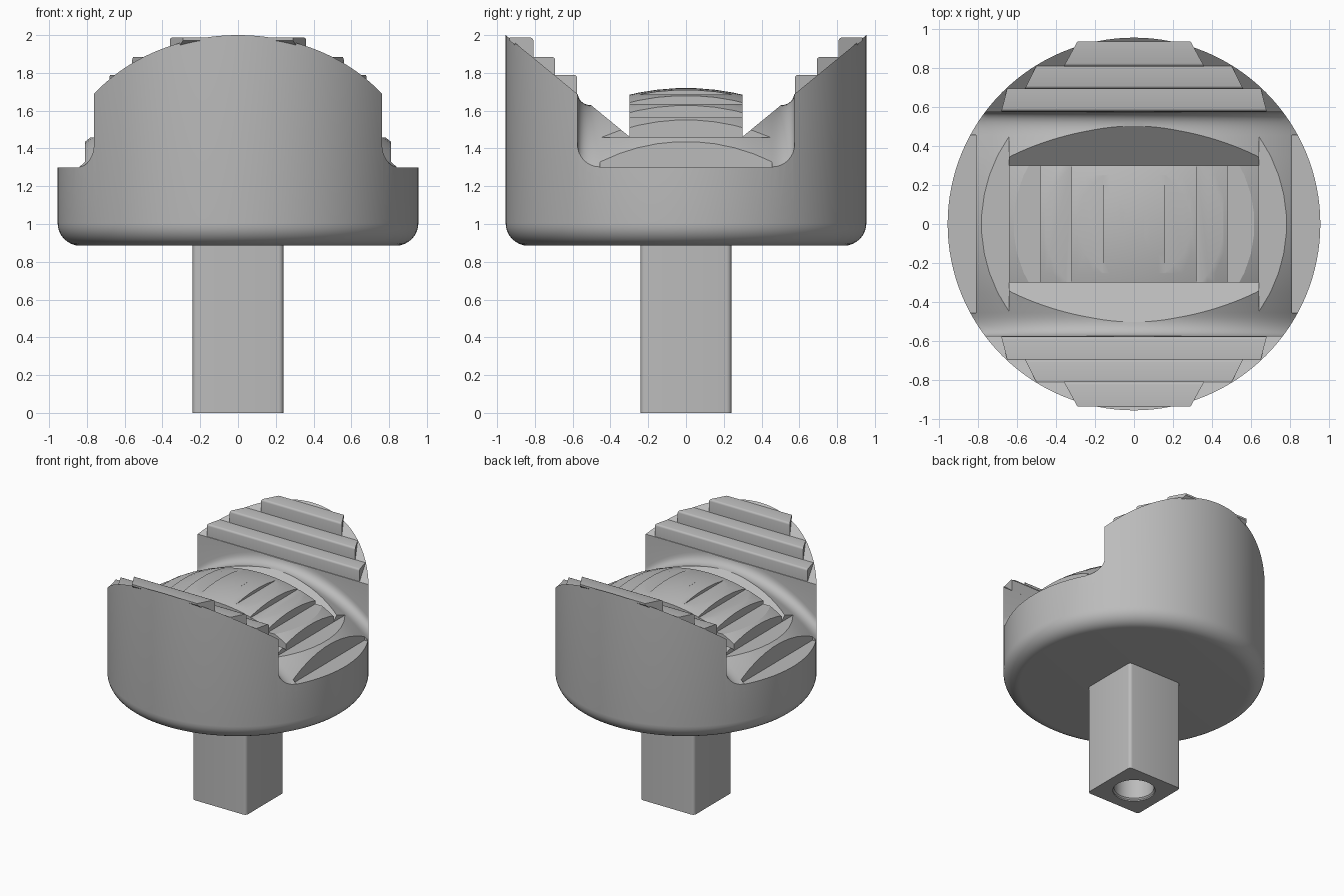
import bpy, bmesh, math

if "Cube" in bpy.data.objects:
    bpy.data.objects.remove(bpy.data.objects["Cube"])

RADIUS, BASE, TOP = 0.955, 0.885, 2.0     # head cylinder
WALL, FILLET = 0.575, 0.12                # saddle channel half width, corner radius
SLOPE = 0.82                              # fall of the jaw tops toward the channel

grey = bpy.data.materials.new("light grey")
grey.use_nodes = True
grey.diffuse_color = (0.5, 0.5, 0.5, 1)
grey.node_tree.nodes["Principled BSDF"].inputs["Base Color"].default_value = (0.5, 0.5, 0.5, 1)


def finish(name, bm):
    bmesh.ops.recalc_face_normals(bm, faces=bm.faces)
    mesh = bpy.data.meshes.new(name)
    bm.to_mesh(mesh)
    bm.free()
    obj = bpy.data.objects.new(name, mesh)
    bpy.context.collection.objects.link(obj)
    mesh.materials.append(grey)
    return obj


def activate(obj):
    bpy.ops.object.select_all(action='DESELECT')
    obj.select_set(True)
    bpy.context.view_layer.objects.active = obj


def cut(obj, cutter):
    mod = obj.modifiers.new("cut", 'BOOLEAN')
    mod.operation, mod.solver, mod.object = 'DIFFERENCE', 'EXACT', cutter
    activate(obj)
    bpy.ops.object.modifier_apply(modifier=mod.name)
    bpy.data.objects.remove(cutter)


def smooth(obj, angle=25):
    activate(obj)
    bpy.ops.object.shade_smooth_by_angle(angle=math.radians(angle))


def lathe(name, profile, steps=128):
    bm = bmesh.new()
    verts = [bm.verts.new((r, 0, z)) for r, z in profile]
    edges = [bm.edges.new(pair) for pair in zip(verts, verts[1:])]
    bmesh.ops.spin(bm, geom=verts + edges, cent=(0, 0, 0), axis=(0, 0, 1),
                   angle=math.tau, steps=steps)
    bmesh.ops.remove_doubles(bm, verts=bm.verts, dist=1e-4)
    return finish(name, bm)


def prism(name, points, offset):
    """Extrude a closed outline of 3D points by a vector."""
    bm = bmesh.new()
    face = bm.faces.new([bm.verts.new(p) for p in points])
    ext = bmesh.ops.extrude_face_region(bm, geom=[face])
    bmesh.ops.translate(bm, vec=offset,
                        verts=[v for v in ext["geom"] if isinstance(v, bmesh.types.BMVert)])
    return finish(name, bm)


def dome(x, y):
    return 0.42 + math.sqrt(max(1.69 - x * x - y * y, 0.01))


def saddle(x, y):
    """Domed floor with a rounded corner where it meets the jaws."""
    d = min(max(abs(y) - (WALL - FILLET), 0), FILLET)
    return dome(x, y) + FILLET - math.sqrt(max(FILLET ** 2 - d * d, 0))


# Head: round block with a rounded lower edge
r = 0.12
arc = [(RADIUS - r + r * math.sin(a), BASE + r - r * math.cos(a))
       for a in (math.pi / 2 * i / 8 for i in range(9))]
head = lathe("head", [(0, BASE)] + arc + [(RADIUS, 2.1), (0, 2.1)])

# Channel cutter: grid with the saddle on its underside
half = [WALL - FILLET + FILLET * math.sin(math.pi / 2 * i / 8) for i in range(9)]
inner = [half[0] * (i / 9 * 2 - 1) for i in range(1, 9)]
ys = [-y for y in reversed(half)] + inner + half
xs = [-1 + i / 24 for i in range(49)]
bm = bmesh.new()
low = [[bm.verts.new((x, y, saddle(x, y))) for y in ys] for x in xs]
for a, b in zip(low, low[1:]):
    for j in range(len(ys) - 1):
        bm.faces.new((a[j], a[j + 1], b[j + 1], b[j]))
rim = [e for e in bm.edges if e.is_boundary]
ext = bmesh.ops.extrude_edge_only(bm, edges=rim)
upper = [v for v in ext["geom"] if isinstance(v, bmesh.types.BMVert)]
for v in upper:
    v.co.z = 2.4
bmesh.ops.contextual_create(bm, geom=[e for e in bm.edges if e.is_boundary])
cut(head, finish("channel_cutter", bm))

# Grip steps cut into the dome, falling toward both sides
stairs = [(0.05, 0.07), (0.16, 0.25), (0.32, 0.33), (0.48, 0.39), (0.64, 0.45), (0.81, 0.51)]
for side in (-1, 1):
    outline, z = [], 2.3
    for x, y in stairs:
        outline += [(x, z), (x, dome(x, y))]
        z = dome(x, y)
    outline += [(1.1, z), (1.1, 2.3)]
    w = WALL - FILLET
    cut(head, prism("stair_cutter", [(side * x, -w, z) for x, z in outline], (0, 2 * w, 0)))

# Sloping tops of the two jaws
for side in (-1, 1):
    line = [(y, TOP - (RADIUS - y) * SLOPE) for y in (0.3, 1.1)]
    outline = line + [(1.1, 2.5), (0.3, 2.5)]
    cut(head, prism("slope_cutter", [(-1.2, side * y, z) for y, z in outline], (2.4, 0, 0)))
smooth(head)

# Raised ridges across each jaw top
ridges = [(0.577, 0.695, 0.68, 0.65), (0.693, 0.81, 0.56, 0.5), (0.808, 0.935, 0.36, 0.29)]
for side, label in ((-1, "front"), (1, "back")):
    for n, (y0, y1, x0, x1) in enumerate(ridges):
        top = TOP - (RADIUS - y1) * SLOPE + 0.003
        bottom = TOP - (RADIUS - y0) * SLOPE - 0.01
        bm = bmesh.new()
        ends = []
        for s in (-1, 1):
            ends.append([bm.verts.new((s * x, side * y, z)) for x, y, z in
                         ((x0, y0, top), (x1, y1, top), (x1, y1, top - 0.015), (x0, y0, bottom))])
            bm.faces.new(ends[-1])
        for i in range(4):
            j = (i + 1) % 4
            bm.faces.new((ends[0][i], ends[0][j], ends[1][j], ends[1][i]))
        edge = bm.edges.get((ends[0][0], ends[1][0]))
        bmesh.ops.bevel(bm, geom=[edge], offset=0.015, segments=3, profile=0.5, affect='EDGES')
        smooth(finish(f"{label}_ridge_{n + 1}", bm), 35)

# Square stem with rounded corners and a blind hole
bm = bmesh.new()
bmesh.ops.create_cube(bm, size=1)
for v in bm.verts:
    v.co = (v.co.x * 0.48, v.co.y * 0.48, (v.co.z + 0.5) * (BASE + 0.01))
upright = [e for e in bm.edges if abs(e.verts[0].co.z - e.verts[1].co.z) > 0.1]
bmesh.ops.bevel(bm, geom=upright, offset=0.025, segments=4, profile=0.5, affect='EDGES')
stem = finish("stem", bm)
cut(stem, lathe("hole_cutter", [(0, -0.1), (0.155, -0.1), (0.155, 0.01), (0.145, 0.02),
                                (0.145, 0.6), (0, 0.6)], 48))
smooth(stem)
